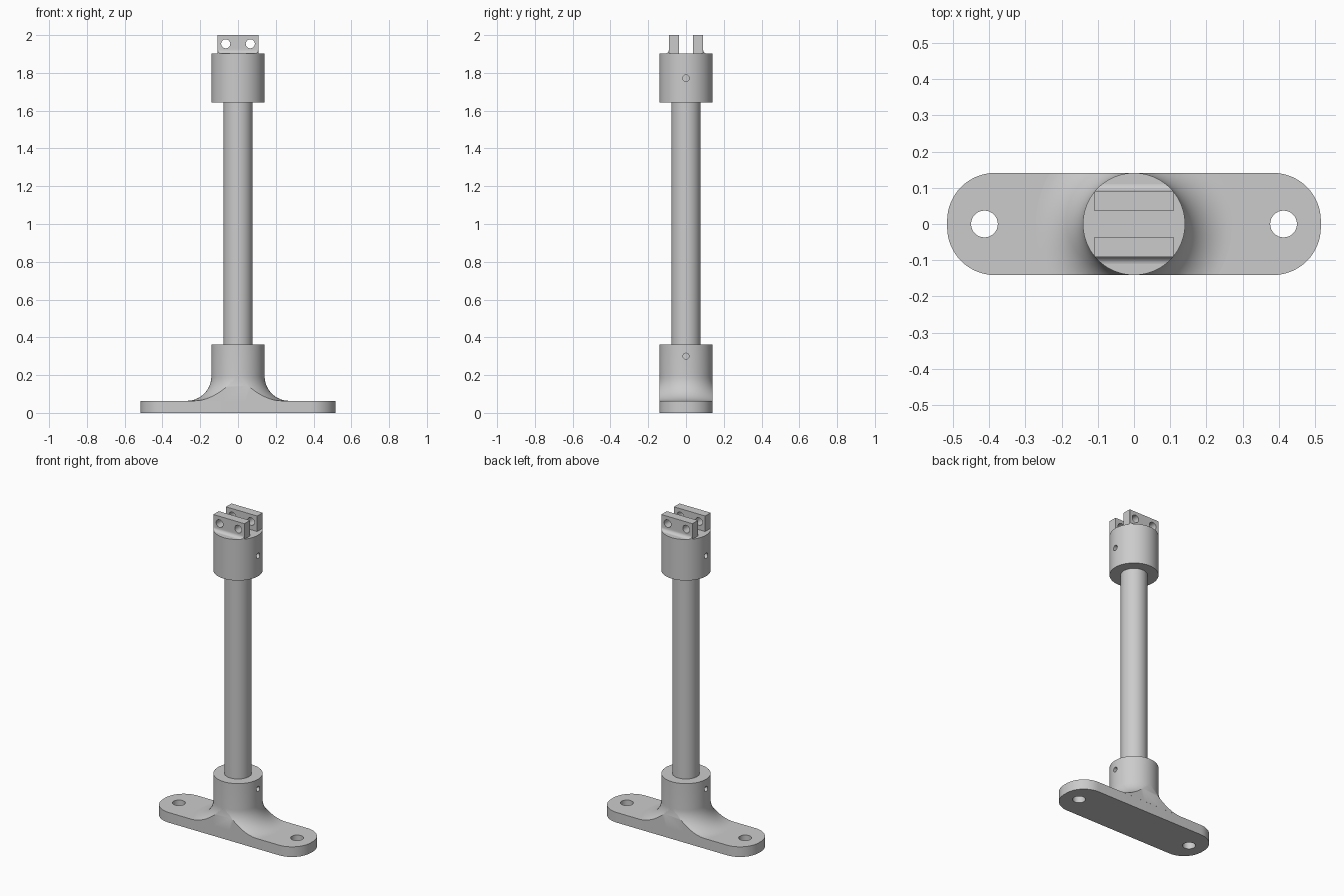
import bpy, bmesh
from math import sin, cos, pi
from mathutils import Matrix, Vector

if "Cube" in bpy.data.objects:
    bpy.data.objects.remove(bpy.data.objects["Cube"])

R = 0.141          # collar radius and plate half width
PLATE = 0.064      # plate thickness
POLE = 0.077
SEG = 96


def make(name, bm):
    bmesh.ops.remove_doubles(bm, verts=bm.verts, dist=1e-5)
    bmesh.ops.recalc_face_normals(bm, faces=bm.faces)
    me = bpy.data.meshes.new(name)
    bm.to_mesh(me)
    bm.free()
    ob = bpy.data.objects.new(name, me)
    bpy.context.collection.objects.link(ob)
    return ob


def lathe(profile):
    """Revolve an (r, z) outline about z."""
    bm = bmesh.new()
    vs = [bm.verts.new((r, 0, z)) for r, z in profile]
    es = [bm.edges.new((a, b)) for a, b in zip(vs, vs[1:])]
    bmesh.ops.spin(bm, geom=vs + es, cent=(0, 0, 0), axis=(0, 0, 1),
                   angle=2 * pi, steps=SEG)
    bmesh.ops.remove_doubles(bm, verts=bm.verts, dist=1e-5)
    return bm


def prism(points, offset):
    """Extrude a planar outline along offset."""
    bm = bmesh.new()
    f = bm.faces.new([bm.verts.new(p) for p in points])
    ext = bmesh.ops.extrude_face_region(bm, geom=[f], use_keep_orig=True)
    vs = [g for g in ext["geom"] if isinstance(g, bmesh.types.BMVert)]
    bmesh.ops.translate(bm, verts=vs, vec=offset)
    return bm


def rod(center, axis, radius, length, seg=32):
    bm = bmesh.new()
    rot = Vector((0, 0, 1)).rotation_difference(Vector(axis)).to_matrix().to_4x4()
    bmesh.ops.create_cone(bm, cap_ends=True, segments=seg, radius1=radius,
                          radius2=radius, depth=length,
                          matrix=Matrix.Translation(center) @ rot)
    return make("cutter", bm)


def boolean(ob, tool, op="DIFFERENCE"):
    mod = ob.modifiers.new("cut", "BOOLEAN")
    mod.object, mod.operation, mod.solver = tool, op, "EXACT"
    bpy.context.view_layer.objects.active = ob
    bpy.ops.object.modifier_apply(modifier=mod.name)
    bpy.data.objects.remove(tool)


# Base plate with rounded ends and two bolt holes
c = 0.132
outline = []
for k, (sx, sy) in enumerate([(1, 1), (-1, 1), (-1, -1), (1, -1)]):
    for i in range(17):
        a = (k + i / 16) * pi / 2
        outline.append((sx * (0.516 - c) + c * cos(a), sy * (R - c) + c * sin(a), 0))
plate = make("base_plate", prism(outline, (0, 0, PLATE)))
for s in (-1, 1):
    boolean(plate, rod((s * 0.413, 0, 0.03), (0, 0, 1), 0.037, 0.3))

# Lower socket with a flared foot, trimmed flush with the plate sides
f = 0.13
flare = [(R + f - f * sin(t * pi / 32), PLATE + f - f * cos(t * pi / 32)) for t in range(17)]
bm = lathe([(0, PLATE)] + flare + [(R, 0.361), (POLE + 0.001, 0.361),
                                   (POLE + 0.001, 0.1), (0, 0.1)])
for s in (-1, 1):
    bmesh.ops.bisect_plane(bm, geom=bm.verts[:] + bm.edges[:] + bm.faces[:],
                           plane_co=(0, s * (R + 0.0003), 0), plane_no=(0, s, 0),
                           clear_outer=True)
    bmesh.ops.holes_fill(bm, edges=[e for e in bm.edges if e.is_boundary], sides=0)
socket = make("lower_socket", bm)
boolean(socket, rod((0, 0, 0.30), (1, 0, 0), 0.016, 0.5))

# Pole running between the two sockets
pole = make("pole", lathe([(0, 0.1), (POLE, 0.1), (POLE, 1.84), (0, 1.84)]))

# Upper collar with a cross pin hole
collar = make("upper_collar", lathe([(0, 1.84), (POLE + 0.001, 1.84), (POLE + 0.001, 1.643),
                                     (R, 1.643), (R, 1.902), (0, 1.902)]))
boolean(collar, rod((0, 0, 1.772), (1, 0, 0), 0.017, 0.5))

# Two clevis lugs with a filleted outer foot, trimmed to the collar
parts = [plate, socket, pole, collar]
g = 0.02
for s, name in ((-1, "front_lug"), (1, "back_lug")):
    prof = [(0.036, 1.90), (0.036, 2.0), (0.091, 2.0)]
    prof += [(0.091 + g - g * cos(t * pi / 16), 1.902 + g - g * sin(t * pi / 16)) for t in range(9)]
    prof += [(0.091 + g, 1.90)]
    lug = make(name, prism([(-0.109, s * y, z) for y, z in prof], (0.218, 0, 0)))
    boolean(lug, rod((0, 0, 1.95), (0, 0, 1), R, 0.4, SEG), "INTERSECT")
    for x in (-0.065, 0.065):
        boolean(lug, rod((x, s * 0.06, 1.954), (0, 1, 0), 0.024, 0.3))
    parts.append(lug)

# Smooth round surfaces, keep hard edges
for ob in bpy.context.view_layer.objects:
    ob.select_set(ob in parts)
bpy.context.view_layer.objects.active = plate
bpy.ops.object.shade_smooth_by_angle(angle=pi / 6)
